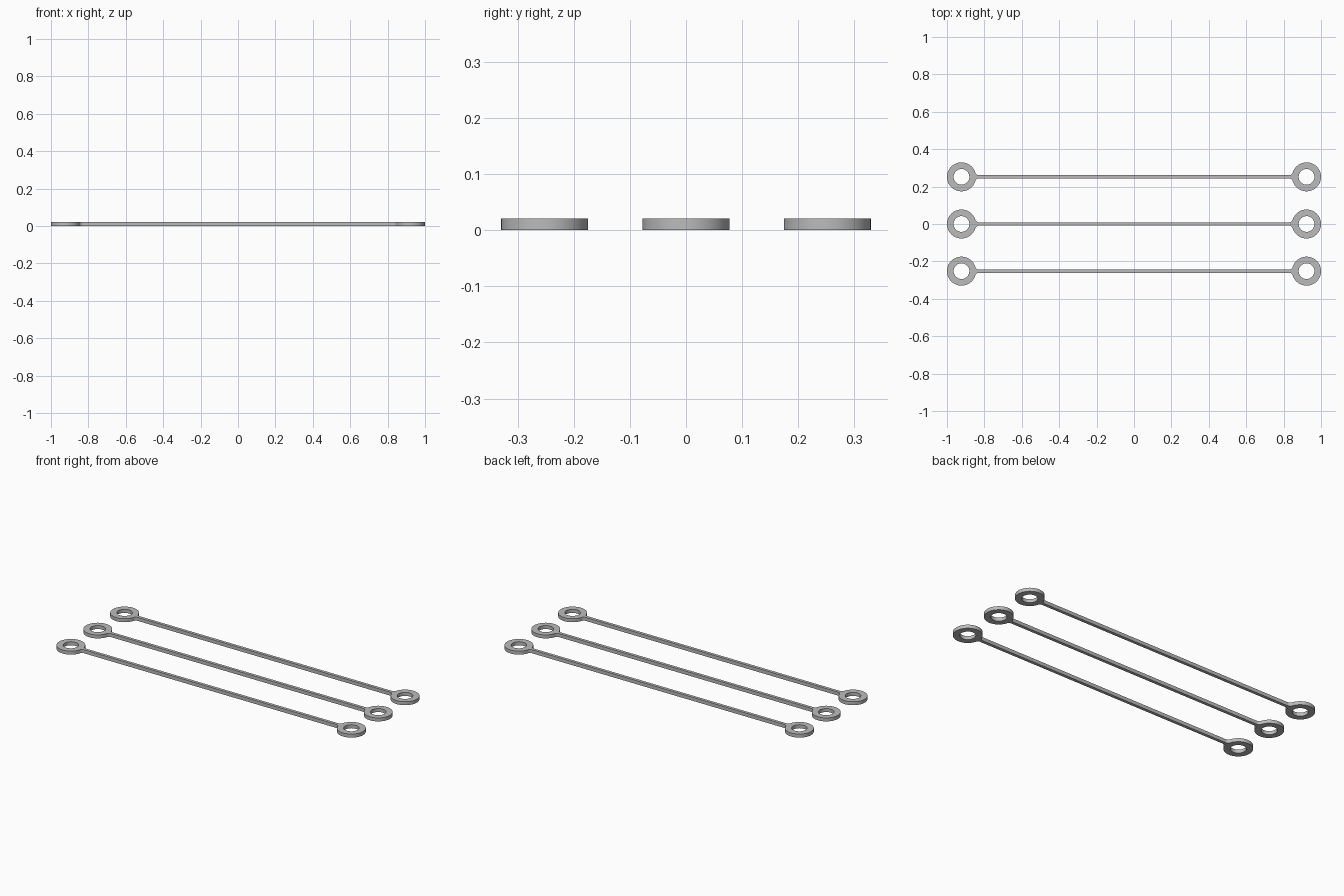
import bpy, bmesh, math

if "Cube" in bpy.data.objects:
    bpy.data.objects.remove(bpy.data.objects["Cube"])

R, HOLE = 0.0775, 0.042     # eyelet outer and hole radius
CX = 1.0 - R                # eyelet centre
HALF = 0.009                # half width of the bar
FIL = 0.02                  # fillet radius between bar and eyelet
THICK = 0.021
SPACING = 0.252

steel = bpy.data.materials.new("grey_steel")
steel.diffuse_color = (0.5, 0.5, 0.5, 1)
steel.use_nodes = True
steel.node_tree.nodes["Principled BSDF"].inputs["Base Color"].default_value = steel.diffuse_color


def arc(cx, cy, r, a0, a1, n):
    return [(cx + r * math.cos(a0 + (a1 - a0) * i / n),
             cy + r * math.sin(a0 + (a1 - a0) * i / n)) for i in range(n + 1)]


def half_outline():
    # right eyelet, from the lower bar edge round to the upper bar edge
    d = math.sqrt((R + FIL) ** 2 - (HALF + FIL) ** 2)
    t = math.atan2(HALF + FIL, d)
    low = arc(CX - d, -HALF - FIL, FIL, math.pi / 2, t, 8)
    rim = arc(CX, 0, R, -math.pi + t, math.pi - t, 56)
    top = arc(CX - d, HALF + FIL, FIL, -t, -math.pi / 2, 8)
    return low + rim[1:-1] + top


def add_loop(bm, pts):
    vs = [bm.verts.new((x, y, 0)) for x, y in pts]
    return [bm.edges.new((vs[i], vs[(i + 1) % len(vs)])) for i in range(len(vs))]


def link_bar(name, y):
    bm = bmesh.new()
    right = half_outline()
    edges = add_loop(bm, right + [(-px, -py) for px, py in right])
    for s in (-1, 1):
        edges += add_loop(bm, arc(s * CX, 0, HOLE, 0, 2 * math.pi, 48)[:-1])
    bmesh.ops.triangle_fill(bm, edges=edges, use_beauty=True)
    # thicken the flat profile
    ext = bmesh.ops.extrude_face_region(bm, geom=bm.faces[:])
    bmesh.ops.translate(bm, vec=(0, 0, THICK),
                        verts=[g for g in ext["geom"] if isinstance(g, bmesh.types.BMVert)])
    bmesh.ops.recalc_face_normals(bm, faces=bm.faces[:])
    mesh = bpy.data.meshes.new(name)
    bm.to_mesh(mesh)
    bm.free()
    mesh.materials.append(steel)
    ob = bpy.data.objects.new(name, mesh)
    ob.location.y = y
    bpy.context.collection.objects.link(ob)
    bpy.ops.object.select_all(action='DESELECT')
    ob.select_set(True)
    bpy.context.view_layer.objects.active = ob
    bpy.ops.object.shade_smooth_by_angle(angle=math.radians(30))


# three identical bars side by side
for name, k in (("front_link_bar", -1), ("middle_link_bar", 0), ("back_link_bar", 1)):
    link_bar(name, k * SPACING)
